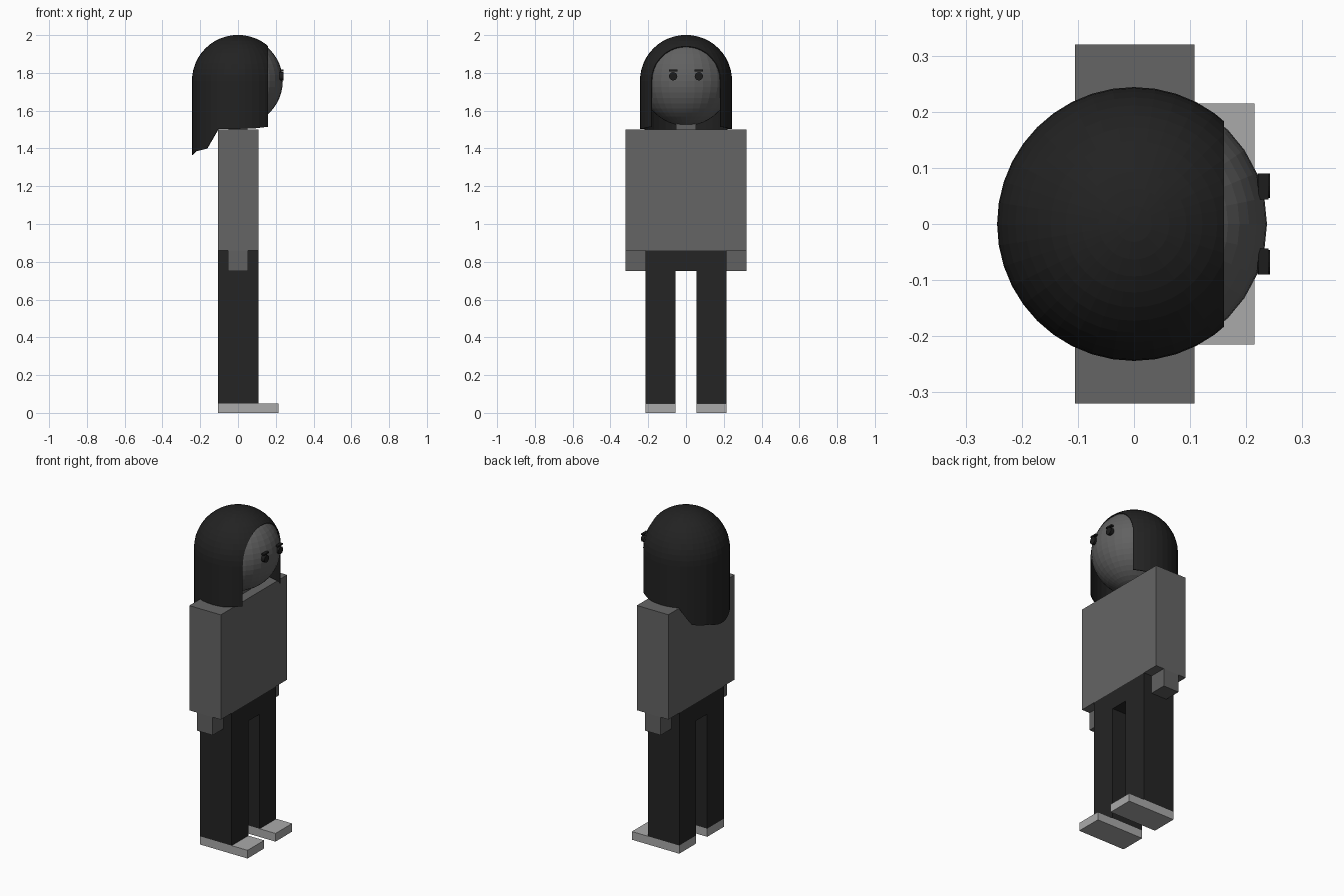
import bpy, bmesh, math

if "Cube" in bpy.data.objects:
    bpy.data.objects.remove(bpy.data.objects["Cube"])


def material(name, r, g, b):
    m = bpy.data.materials.new(name)
    m.diffuse_color = (r, g, b, 1)
    m.use_nodes = True
    m.node_tree.nodes["Principled BSDF"].inputs["Base Color"].default_value = m.diffuse_color
    return m


SHIRT = material("grey shirt", 0.13, 0.13, 0.13)
SKIN = material("grey skin", 0.12, 0.12, 0.12)
TROUSER = material("black trousers", 0.018, 0.018, 0.018)
HAIR = material("black hair", 0.016, 0.016, 0.016)
SHOE = material("light grey shoes", 0.40, 0.40, 0.40)
EYE = material("eye black", 0.012, 0.012, 0.012)


def finish(name, bm, mat):
    bmesh.ops.recalc_face_normals(bm, faces=bm.faces)
    me = bpy.data.meshes.new(name)
    bm.to_mesh(me)
    bm.free()
    me.materials.append(mat)
    ob = bpy.data.objects.new(name, me)
    bpy.context.collection.objects.link(ob)
    return ob


def box(name, mat, x, y, z):
    bm = bmesh.new()
    bmesh.ops.create_cube(bm, size=1)
    for v in bm.verts:
        v.co = [a + (c + 0.5) * (b - a) for c, (a, b) in zip(v.co, (x, y, z))]
    return finish(name, bm, mat)


def span(side, a, b):
    return tuple(sorted((side * a, side * b)))


# Torso, hips and neck
box("shirt", SHIRT, (-0.105, 0.108), (-0.32, 0.32), (0.86, 1.5))
box("hips", TROUSER, (-0.105, 0.108), (-0.215, 0.215), (0.75, 0.86))
box("neck", SKIN, (-0.05, 0.05), (-0.053, 0.053), (1.5, 1.56))

# Paired limbs and facial features
for s, side in ((1, "left"), (-1, "right")):
    inner_outer = span(s, 0.055, 0.215)
    box(side + "_leg", TROUSER, (-0.105, 0.108), inner_outer, (0.05, 0.75))
    box(side + "_shoe", SHOE, (-0.105, 0.215), inner_outer, (0, 0.05))
    box(side + "_hand", SKIN, (-0.053, 0.053), span(s, 0.215, 0.32), (0.75, 0.86))
    box(side + "_eyebrow", EYE, (0.222, 0.24), span(s, 0.044, 0.09), (1.808, 1.817))
    bm = bmesh.new()
    bmesh.ops.create_cone(bm, cap_ends=True, segments=16, radius1=0.022,
                          radius2=0.022, depth=0.022)
    for v in bm.verts:
        x, y, z = v.co
        v.co = (0.231 + z, s * 0.068 + y, 1.782 + x)
    finish(side + "_eye", bm, EYE)

# Head
CENTRE = 1.757
bm = bmesh.new()
bmesh.ops.create_uvsphere(bm, u_segments=32, v_segments=24, radius=0.237)
for v in bm.verts:
    v.co.z += CENTRE
finish("head", bm, SKIN)

# Hair: domed tube, open at the face, lower hem dropping at the back
R = 0.244
HEM = [(-0.25, 1.36), (-0.225, 1.385), (-0.165, 1.40), (-0.105, 1.503),
       (0.08, 1.505), (0.17, 1.516)]


def hem(x):
    for (x0, z0), (x1, z1) in zip(HEM, HEM[1:]):
        if x <= x1:
            return z0 + (z1 - z0) * (x - x0) / (x1 - x0)
    return HEM[-1][1]


bm = bmesh.new()
profile = [(R, 1.5)] + [(R * math.cos(t * math.pi / 24), CENTRE + R * math.sin(t * math.pi / 24))
                        for t in range(13)]
verts = [bm.verts.new((r, 0, z)) for r, z in profile]
edges = [bm.edges.new(p) for p in zip(verts, verts[1:])]
bmesh.ops.spin(bm, geom=verts + edges, cent=(0, 0, 0), axis=(0, 0, 1),
               angle=2 * math.pi, steps=40)
bmesh.ops.remove_doubles(bm, verts=bm.verts, dist=0.0005)
for x, cut in ((0.16, True), (0.08, False), (-0.105, False), (-0.165, False), (-0.225, False)):
    bmesh.ops.bisect_plane(bm, geom=bm.verts[:] + bm.edges[:] + bm.faces[:],
                           plane_co=(x, 0, 0), plane_no=(1, 0, 0), clear_outer=cut)
for v in bm.verts:
    if v.co.z < 1.501:
        v.co.z = hem(v.co.x)
# Outward normals, then a thin inward shell
bmesh.ops.recalc_face_normals(bm, faces=bm.faces)
if sum(f.normal.dot(f.calc_center_median() - f.calc_center_median().project((0, 0, 1)))
       for f in bm.faces) < 0:
    bmesh.ops.reverse_faces(bm, faces=bm.faces)
me = bpy.data.meshes.new("hair")
bm.to_mesh(me)
bm.free()
me.materials.append(HAIR)
hair = bpy.data.objects.new("hair", me)
bpy.context.collection.objects.link(hair)
shell = hair.modifiers.new("thickness", 'SOLIDIFY')
shell.thickness = 0.005
shell.offset = -1
